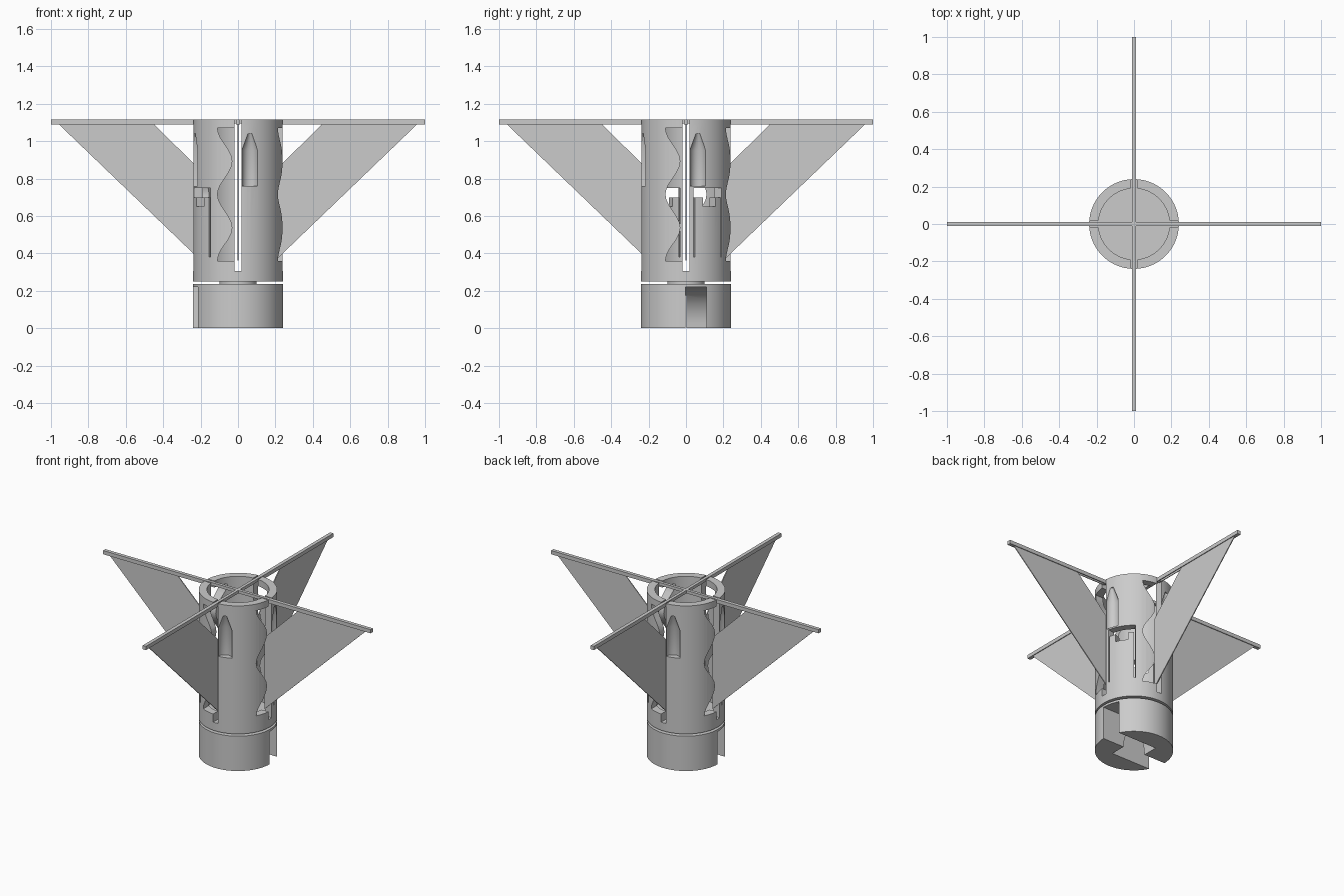
import bpy
import bmesh
from math import sin, cos, pi, radians
from mathutils import Matrix

if "Cube" in bpy.data.objects:
    bpy.data.objects.remove(bpy.data.objects["Cube"])

GREY = (0.6, 0.6, 0.6, 1)
mat = bpy.data.materials.new("plain grey")
mat.use_nodes = True
mat.diffuse_color = GREY
mat.node_tree.nodes["Principled BSDF"].inputs["Base Color"].default_value = GREY

R, BORE, TOP = 0.24, 0.19, 1.115


def finish(name, bm, angle=0):
    """Turn a bmesh into a named object, turned about z."""
    bmesh.ops.remove_doubles(bm, verts=bm.verts, dist=1e-5)
    bmesh.ops.recalc_face_normals(bm, faces=bm.faces)
    bm.transform(Matrix.Rotation(radians(angle), 4, "Z"))
    mesh = bpy.data.meshes.new(name)
    bm.to_mesh(mesh)
    bm.free()
    mesh.materials.append(mat)
    obj = bpy.data.objects.new(name, mesh)
    bpy.context.collection.objects.link(obj)
    return obj


def lathe(name, profile, segments=64, center=(0, 0), angle=0):
    """Spin an (r, z) profile about z."""
    bm = bmesh.new()
    verts = [bm.verts.new((r, 0, z)) for r, z in profile]
    edges = [bm.edges.new(pair) for pair in zip(verts, verts[1:])]
    bmesh.ops.spin(bm, geom=verts + edges, cent=(0, 0, 0), axis=(0, 0, 1),
                   angle=2 * pi, steps=segments, use_merge=True)
    bm.transform(Matrix.Translation((*center, 0)))
    return finish(name, bm, angle)


def prism(name, outline, y0, y1, angle=0):
    """Extrude an (x, z) outline along y."""
    bm = bmesh.new()
    face = bm.faces.new([bm.verts.new((x, y0, z)) for x, z in outline])
    moved = bmesh.ops.extrude_face_region(bm, geom=[face])["geom"]
    bmesh.ops.translate(bm, vec=(0, y1 - y0, 0),
                        verts=[v for v in moved if isinstance(v, bmesh.types.BMVert)])
    return finish(name, bm, angle)


def wedge(name, a0, a1, z0, z1, angle=0):
    """Sector cutter that passes through the tube wall."""
    steps = 8
    turns = [radians(a0 + (a1 - a0) * i / steps) for i in range(steps + 1)]
    ring = [(0.3 * cos(t), 0.3 * sin(t)) for t in turns]
    ring += [(0.17 * cos(t), 0.17 * sin(t)) for t in reversed(turns)]
    bm = bmesh.new()
    face = bm.faces.new([bm.verts.new((x, y, z0)) for x, y in ring])
    moved = bmesh.ops.extrude_face_region(bm, geom=[face])["geom"]
    bmesh.ops.translate(bm, vec=(0, 0, z1 - z0),
                        verts=[v for v in moved if isinstance(v, bmesh.types.BMVert)])
    return finish(name, bm, angle)


def cut(target, cutters):
    """Subtract the cutters for good and remove them."""
    bpy.context.view_layer.objects.active = target
    for cutter in cutters:
        mod = target.modifiers.new("cut", "BOOLEAN")
        mod.operation = "DIFFERENCE"
        mod.solver = "EXACT"
        mod.object = cutter
        bpy.ops.object.modifier_apply(modifier=mod.name)
        bpy.data.objects.remove(cutter)


def smooth(obj):
    bpy.ops.object.select_all(action="DESELECT")
    obj.select_set(True)
    bpy.context.view_layer.objects.active = obj
    bpy.ops.object.shade_smooth_by_angle(angle=radians(25))


# Upper tube, open at the top
tube = lathe("upper_tube", [(0, 0.25), (R, 0.25), (R, TOP), (BORE, TOP),
                            (BORE, 0.3), (0, 0.3)])

# Fin slots with a wavy left edge, and bullet-shaped pockets
wave = [(-0.07 - 0.04 * cos(4 * pi * i / 24), 0.36 + 0.71 * i / 24) for i in range(25)]
slot = [(0.018, 0.305), (-0.018, 0.305), (-0.018, 0.36)] + wave
slot += [(-0.018, 1.07), (-0.018, 1.2), (0.018, 1.2)]
bullet = [(0, 0.76), (0.045, 0.76), (0.045, 0.95), (0.012, 1.04), (0, 1.04)]
cutters = []
for turn in range(0, 360, 90):
    cutters.append(prism("slot_cutter", slot, -0.3, -0.13, turn))
    cutters.append(lathe("pocket_cutter", bullet, 16, (0.065, -0.235), turn))

# Snap tabs on two opposite sides: gap above, notch, and side slits
for turn in (0, 180):
    cutters.append(wedge("gap_cutter", 9.6, 52, 0.7, 0.75, turn))
    cutters.append(wedge("notch_cutter", 22, 41, 0.65, 0.71, turn))
    cutters.append(wedge("slit_cutter", 9.6, 11.5, 0.38, 0.71, turn))
    cutters.append(wedge("slit_cutter", 50, 52, 0.38, 0.71, turn))
cut(tube, cutters)
smooth(tube)

# Neck and base, with two offset bayonet channels
smooth(lathe("neck", [(0, 0.225), (0.1, 0.225), (0.1, 0.255), (0, 0.255)], 48))
base = lathe("base", [(0, 0), (R, 0), (R, 0.235), (0, 0.235)])
channel = [(0.3, -0.05), (0.3, 0.22)]
channel += [(0.12 - 0.2 * sin(a), 0.22 * cos(a)) for a in (pi / 2 * i / 10 for i in range(11))]
channel.append((-0.08, -0.05))
cut(base, [prism("channel_cutter", channel, -0.004, 0.11, turn) for turn in (0, 180)])
smooth(base)

# Crossed top arms, grooved underneath to hold the fins
hub = [(-0.24, 1.095), (0.24, 1.095), (0.24, TOP), (-0.24, TOP)]
arm = [(0.23, 1.09), (1, 1.09), (1, TOP), (0.23, TOP)]
groove = [(0.25, 1.08), (0.955, 1.08), (0.955, 1.105), (0.25, 1.105)]
fin = [(0.2, 0.362), (0.96, 1.092), (0.955, 1.106), (0.45, 1.106), (0.45, 1.09), (0.2, 0.845)]
for name, turn in (("left", 0), ("back", 90), ("right", 180), ("front", 270)):
    bar = prism(name + "_arm", arm, -0.012, 0.012, turn)
    cut(bar, [prism("groove_cutter", groove, -0.007, 0.007, turn)])
    prism(name + "_fin", fin, -0.003, 0.003, turn)
for name, turn in (("side", 0), ("front_back", 90)):
    prism(name + "_crossbar", hub, -0.01, 0.01, turn)
